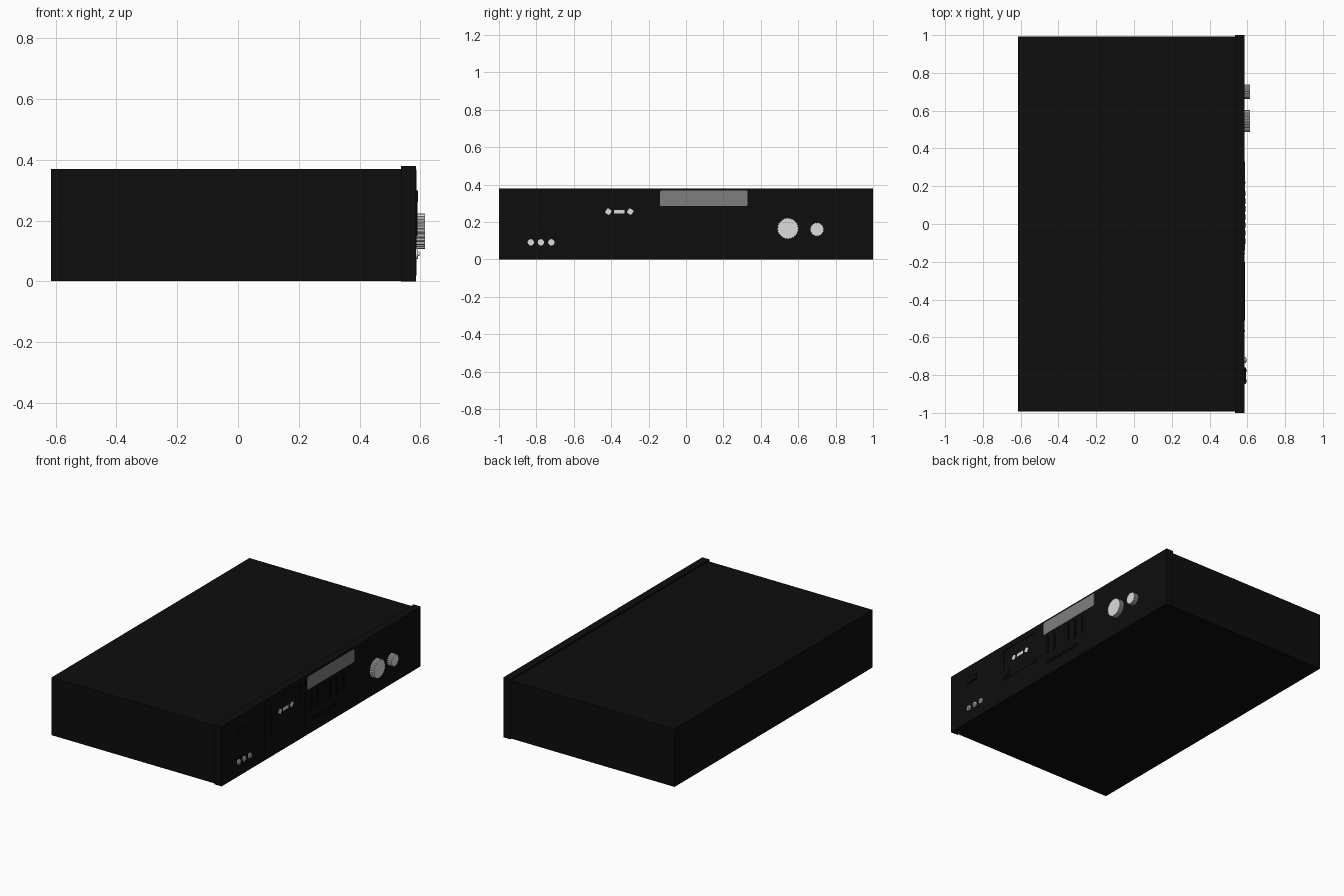
import bpy, bmesh, math

if "Cube" in bpy.data.objects:
    bpy.data.objects.remove(bpy.data.objects["Cube"])


def mat(name, v):
    m = bpy.data.materials.new(name)
    m.diffuse_color = (v, v, v, 1)
    m.use_nodes = True
    m.node_tree.nodes["Principled BSDF"].inputs["Base Color"].default_value = m.diffuse_color
    return m


BLACK = mat("matte black", 0.004)
SILVER = mat("silver", 0.72)
GREY = mat("display grey", 0.21)
FACE = 0.585  # x of the fascia front


def finish(bm, name, m):
    bmesh.ops.recalc_face_normals(bm, faces=bm.faces)
    me = bpy.data.meshes.new(name)
    bm.to_mesh(me)
    bm.free()
    me.materials.append(m)
    ob = bpy.data.objects.new(name, me)
    bpy.context.collection.objects.link(ob)
    return ob


def box(name, x, y, z, m, bevel=0):
    bm = bmesh.new()
    bmesh.ops.create_cube(bm, size=1)
    for v in bm.verts:
        v.co = [(a[0] + a[1]) / 2 + c * (a[1] - a[0]) for a, c in zip((x, y, z), v.co)]
    if bevel:  # round the corners seen from the front
        es = [e for e in bm.edges if abs(e.verts[0].co.x - e.verts[1].co.x) > 1e-5]
        bmesh.ops.bevel(bm, geom=es, offset=bevel, segments=3, profile=0.5, affect='EDGES')
    return finish(bm, name, m)


def disc(name, y, z, r, x0, x1, m, n=24, groove=0.0):
    """Round or serrated prism along x."""
    bm = bmesh.new()
    vs = []
    for i in range(n):
        a = 2 * math.pi * i / n
        rr = r * (1 - groove * ((i // 2) % 2))
        vs.append(bm.verts.new((x0, y + rr * math.cos(a), z + rr * math.sin(a))))
    f = bm.faces.new(vs)
    ext = bmesh.ops.extrude_face_region(bm, geom=[f])
    for v in ext['geom']:
        if isinstance(v, bmesh.types.BMVert):
            v.co.x = x1
    return finish(bm, name, m)


def frame(name, y, z, t, x1, m):
    """Thin raised rectangular outline on the fascia."""
    x = (FACE - 0.002, x1)
    for i, (yy, zz) in enumerate([((y[0], y[1]), (z[0], z[0] + t)), ((y[0], y[1]), (z[1] - t, z[1])),
                                  ((y[0], y[0] + t), (z[0] + t, z[1] - t)),
                                  ((y[1] - t, y[1]), (z[0] + t, z[1] - t))]):
        box(f"{name}_{i}", x, yy, zz, m)


# case and fascia
box("case", (-0.615, 0.54), (-0.993, 0.993), (0.002, 0.37), BLACK)
box("fascia", (0.536, FACE), (-1, 1), (0, 0.38), BLACK)

# display window
box("display", (FACE - 0.005, FACE + 0.002), (-0.14, 0.33), (0.285, 0.368), GREY, 0.01)

# serrated knobs
disc("volume_knob", 0.545, 0.165, 0.058, FACE - 0.005, 0.615, SILVER, 96, 0.06)
disc("balance_knob", 0.70, 0.16, 0.038, FACE - 0.005, 0.615, SILVER, 72, 0.08)

# jacks
for i, y in enumerate((-0.83, -0.776, -0.72)):
    disc(f"jack_{i}", y, 0.091, 0.017, FACE - 0.005, 0.592, SILVER, 16)
    disc(f"jack_tip_{i}", y, 0.091, 0.008, FACE, 0.597, SILVER, 12)

# power button
box("power_button", (FACE - 0.005, 0.592), (-0.84, -0.76), (0.262, 0.30), BLACK)

# tape door: side rails, window frame, latches and reels
for y in (-0.565, -0.157):
    box("door_rail", (FACE - 0.002, 0.587), (y - 0.003, y + 0.003), (0.02, 0.36), BLACK)
frame("door_window", (-0.51, -0.2), (0.14, 0.345), 0.006, 0.588, BLACK)
for y in (-0.483, -0.23):
    disc("door_latch", y, 0.18, 0.026, FACE - 0.002, 0.588, BLACK)
for y in (-0.415, -0.298):
    disc("tape_reel", y, 0.255, 0.017, FACE - 0.002, 0.587, SILVER, 16, 0.15)
box("tape_window", (FACE - 0.002, 0.587), (-0.385, -0.33), (0.245, 0.265), SILVER)

# tall control keys and small button row below
for y in (-0.1, -0.04, 0.09, 0.155, 0.22):
    box("control_key", (FACE - 0.002, 0.591), (y - 0.006, y + 0.006), (0.15, 0.262), BLACK)
for i in range(7):
    y = -0.09 + i * 0.042
    box("small_button", (FACE - 0.002, 0.591), (y - 0.014, y + 0.014), (0.078, 0.096), BLACK)
